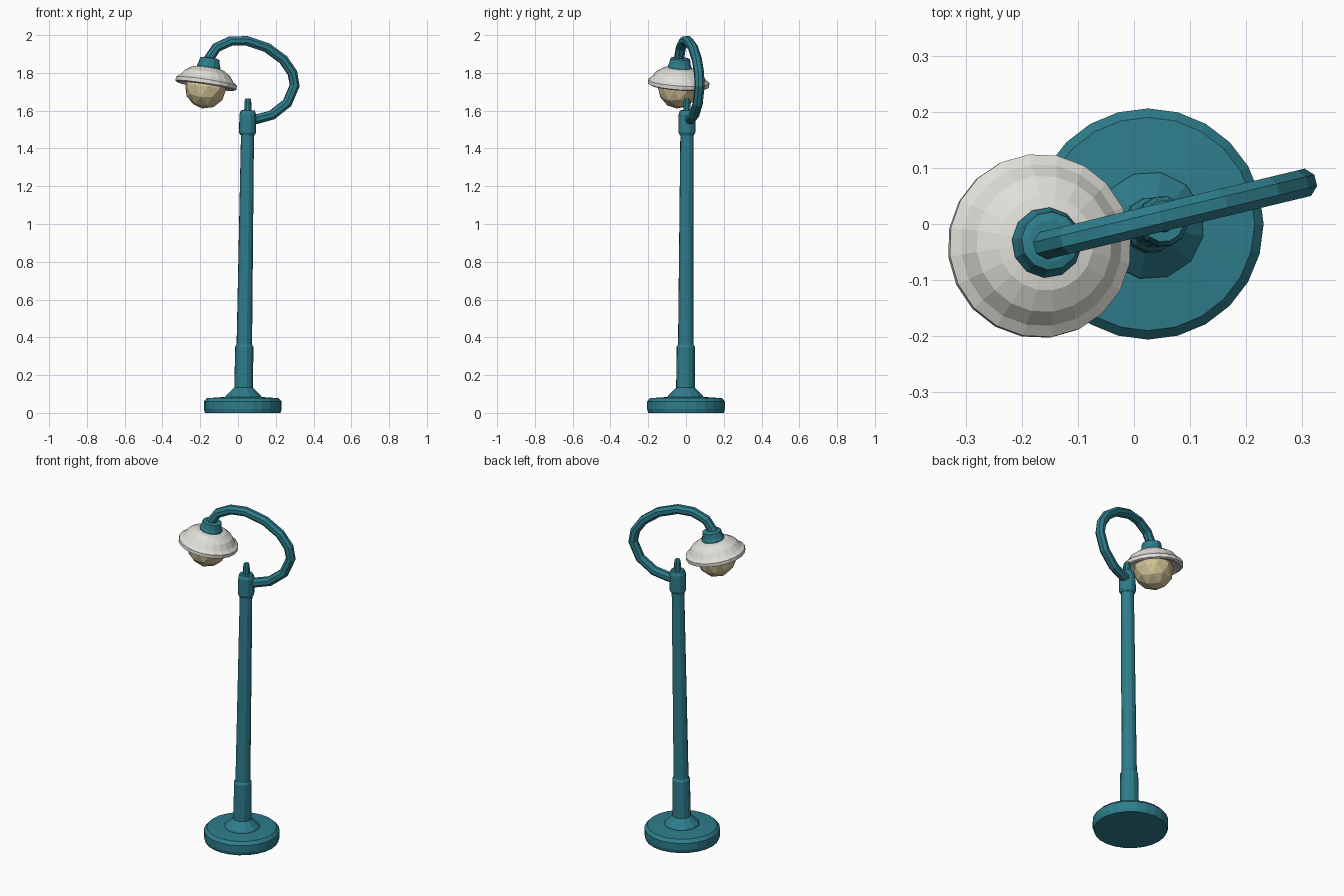
import bpy, bmesh, math
from mathutils import Vector, Matrix

if "Cube" in bpy.data.objects:
    bpy.data.objects.remove(bpy.data.objects["Cube"])


def material(name, r, g, b):
    m = bpy.data.materials.new(name)
    m.use_nodes = True
    m.diffuse_color = (r, g, b, 1)
    bsdf = m.node_tree.nodes["Principled BSDF"]
    bsdf.inputs["Base Color"].default_value = (r, g, b, 1)
    bsdf.inputs["Roughness"].default_value = 0.7
    return m


teal = material("teal paint", 0.027, 0.205, 0.26)
white = material("off white enamel", 0.74, 0.73, 0.68)
glass = material("warm glass", 0.62, 0.53, 0.30)


def finish(name, bm, mat, matrix):
    bmesh.ops.recalc_face_normals(bm, faces=bm.faces)
    mesh = bpy.data.meshes.new(name)
    bm.to_mesh(mesh)
    bm.free()
    mesh.materials.append(mat)
    ob = bpy.data.objects.new(name, mesh)
    ob.matrix_world = matrix
    bpy.context.collection.objects.link(ob)
    return ob


def skin(bm, rings):
    """Join matching rings of vertices and cap both ends."""
    n = len(rings[0])
    for a, b in zip(rings, rings[1:]):
        for i in range(n):
            j = (i + 1) % n
            bm.faces.new((a[i], a[j], b[j], b[i]))
    bm.faces.new(rings[0])
    bm.faces.new(rings[-1])


def lathe(name, profile, sides, mat, matrix):
    """Spin (radius, height) points around the local z axis."""
    bm = bmesh.new()
    rings = []
    for r, h in profile:
        angles = [math.tau * i / sides for i in range(sides)]
        rings.append([bm.verts.new((r * math.cos(a), r * math.sin(a), h)) for a in angles])
    skin(bm, rings)
    return finish(name, bm, mat, matrix)


def axis_frame(origin, direction):
    turn = Vector(direction).to_track_quat("Z", "Y").to_matrix().to_4x4()
    return Matrix.Translation(origin) @ turn


# Post: broad foot and a slightly leaning column
foot_frame = Matrix.Translation((0.025, 0, 0))
post_frame = axis_frame((0.028, -0.003, 0), (0.015, 0.005, 1))
lathe("foot", [(0.2, 0), (0.206, 0.02), (0.206, 0.06), (0.19, 0.078), (0.1, 0.084)],
      24, teal, foot_frame)
lathe("flange", [(0.1, 0.07), (0.095, 0.09), (0.055, 0.13), (0.045, 0.14)],
      12, teal, post_frame)
lathe("sleeve", [(0.051, 0.12), (0.049, 0.35), (0.042, 0.362)], 12, teal, post_frame)
lathe("column", [(0.042, 0.34), (0.035, 1.5)], 12, teal, post_frame)
lathe("collar", [(0.038, 1.47), (0.046, 1.485), (0.045, 1.58), (0.037, 1.602)],
      12, teal, post_frame)
lathe("finial", [(0.021, 1.59), (0.018, 1.655), (0.014, 1.665)], 8, teal, post_frame)

# Arm: a loop in a turned upright plane, given as (x, z)
path = [(0.05, 1.55), (0.1, 1.555), (0.18, 1.577), (0.26, 1.64), (0.3, 1.733),
        (0.288, 1.8), (0.24, 1.87), (0.153, 1.934), (0.045, 1.97),
        (-0.04, 1.968), (-0.114, 1.934), (-0.157, 1.87)]
points = [Vector((x, 0.24 * x, z)) for x, z in path]
side = Vector((-0.24, 1, 0)).normalized()
bm = bmesh.new()
rings = []
for i, p in enumerate(points):
    along = (points[min(i + 1, len(points) - 1)] - points[max(i - 1, 0)]).normalized()
    out = along.cross(side)
    ring = []
    for k in range(8):
        a = math.tau * (k + 0.5) / 8
        ring.append(bm.verts.new(p + 0.027 * (math.cos(a) * side + math.sin(a) * out)))
    rings.append(ring)
skin(bm, rings)
finish("arm", bm, teal, Matrix())

# Lamp head, tilted as one unit
lamp_frame = axis_frame((-0.17, -0.04, 1.735), (0.15, 0.07, 1))
lathe("lamp_cap", [(0.06, 0.07), (0.063, 0.1), (0.057, 0.115), (0.052, 0.142), (0.038, 0.146)],
      12, teal, lamp_frame)
lathe("shade", [(0.1, 0.015), (0.152, -0.006), (0.164, 0), (0.164, 0.02), (0.145, 0.034),
                (0.122, 0.065), (0.085, 0.088), (0.05, 0.096)], 20, white, lamp_frame)

# Faceted globe under the shade
bm = bmesh.new()
bmesh.ops.create_icosphere(bm, subdivisions=2, radius=0.11)
finish("globe", bm, glass, lamp_frame @ Matrix.Translation((0, 0, -0.015)))
